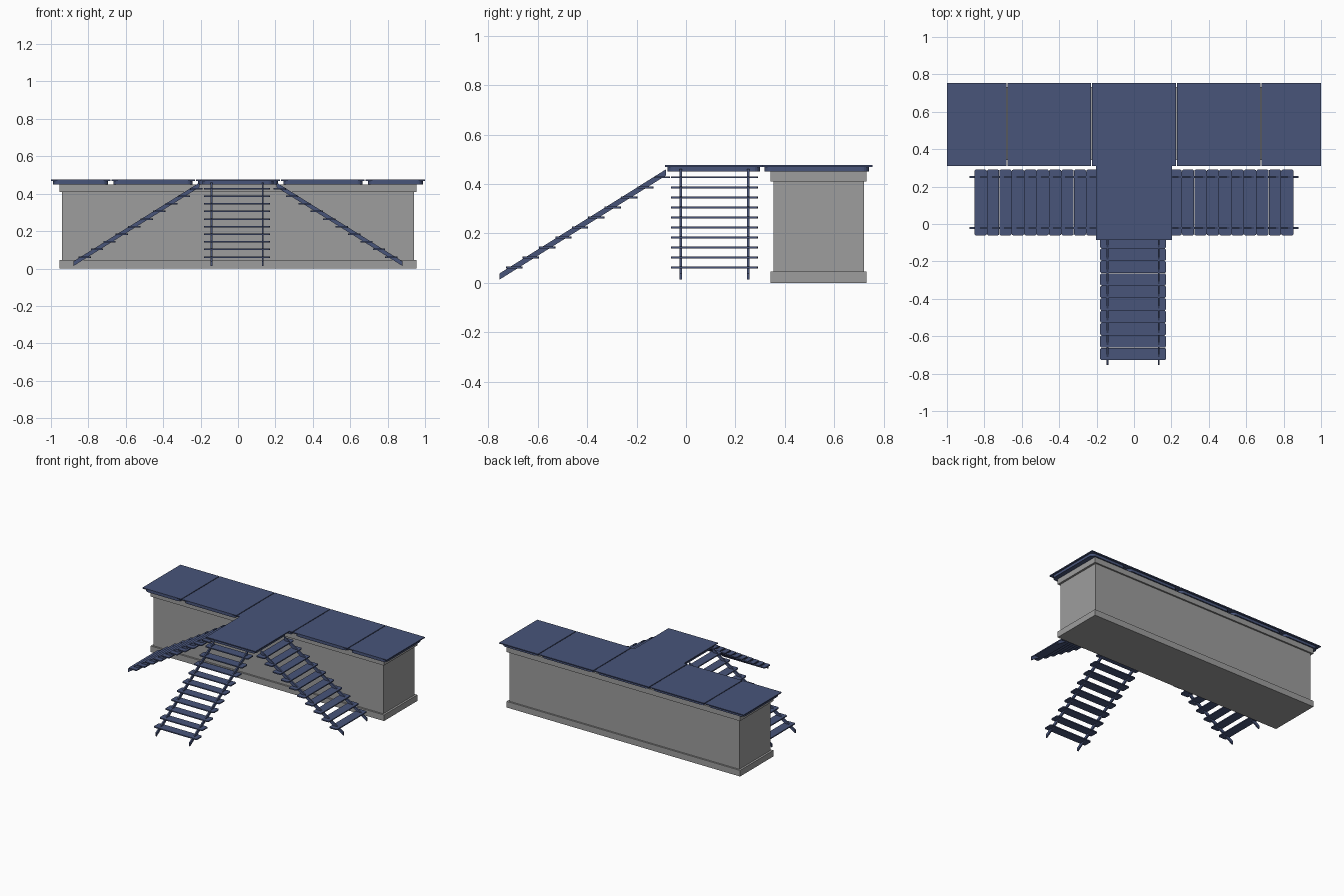
import bpy, bmesh
from math import cos, sin, pi
from mathutils import Matrix

if "Cube" in bpy.data.objects:
    bpy.data.objects.remove(bpy.data.objects["Cube"], do_unlink=True)


def make_material(name, colour):
    mat = bpy.data.materials.new(name)
    mat.use_nodes = True
    mat.diffuse_color = colour
    mat.node_tree.nodes["Principled BSDF"].inputs["Base Color"].default_value = colour
    return mat


concrete = make_material("concrete grey", (0.34, 0.34, 0.34, 1))
blue_steel = make_material("blue steel", (0.065, 0.09, 0.195, 1))


def prism(name, outline, offset, mat, matrix=Matrix()):
    """Extrude a closed 3D outline along an offset."""
    bm = bmesh.new()
    face = bm.faces.new([bm.verts.new(p) for p in outline])
    ext = bmesh.ops.extrude_face_region(bm, geom=[face], use_keep_orig=True)
    moved = [g for g in ext["geom"] if isinstance(g, bmesh.types.BMVert)]
    bmesh.ops.translate(bm, verts=moved, vec=offset)
    bmesh.ops.transform(bm, matrix=matrix, verts=bm.verts)
    bmesh.ops.recalc_face_normals(bm, faces=bm.faces)
    mesh = bpy.data.meshes.new(name)
    bm.to_mesh(mesh)
    bm.free()
    mesh.materials.append(mat)
    obj = bpy.data.objects.new(name, mesh)
    bpy.context.scene.collection.objects.link(obj)
    return obj


def slab(name, x0, x1, y0, y1, z0, z1, mat, radius=0, matrix=Matrix()):
    """Flat block, optionally with rounded corners in plan."""
    corners = [(x1, y1, -1, -1), (x0, y1, 1, -1), (x0, y0, 1, 1), (x1, y0, -1, 1)]
    outline = []
    for i, (x, y, sx, sy) in enumerate(corners):
        for k in range(6 if radius else 1):
            a = i * pi / 2 + k * pi / 10
            outline.append((x + radius * (sx + cos(a)) if radius else x,
                            y + radius * (sy + sin(a)) if radius else y, z0))
    return prism(name, outline, (0, 0, z1 - z0), mat, matrix)


# Concrete base: plinth, wall, cap
slab("base_plinth", -0.955, 0.955, 0.342, 0.732, 0, 0.045, concrete)
slab("base_wall", -0.94, 0.94, 0.355, 0.72, 0.045, 0.41, concrete)
slab("base_cap", -0.955, 0.955, 0.342, 0.732, 0.41, 0.45, concrete)

# Deck panels: thin cover sheet above a rounded tray
SHEET, TOP = 0.469, 0.476


def panel(name, x0, x1, y0, y1, rim_front, rim_back):
    slab(name + "_sheet", x0, x1, y0, y1, SHEET, TOP, blue_steel)
    slab(name + "_tray", x0 + 0.012, x1 - 0.012, y0 + rim_front, y1 - rim_back,
         0.45, SHEET, blue_steel, 0.03)


joints = [-1, -0.68, -0.228, 0.228, 0.68, 1]
for i, (a, b) in enumerate(zip(joints, joints[1:])):
    gap_a = 0.003 if i else 0
    gap_b = 0.003 if i < 4 else 0
    panel(f"deck_panel_{i + 1}", a + gap_a, b - gap_b, 0.31, 0.755, 0.007, 0.014)
panel("landing", -0.202, 0.202, -0.085, 0.31, 0.01, 0.01)

# Stairs: two sloping stringers and ten treads, rising along local x
RUN, LOW, HIGH, DEPTH = 0.675, 0.013, 0.435, 0.025


def stair(name, x, y, angle):
    place = Matrix.Translation((x, y, 0)) @ Matrix.Rotation(angle, 4, "Z")
    for side, sy in (("a", -0.137), ("b", 0.137)):
        outline = [(0, sy - 0.005, LOW), (RUN, sy - 0.005, HIGH),
                   (RUN, sy - 0.005, HIGH + DEPTH), (0, sy - 0.005, LOW + DEPTH)]
        prism(f"{name}_stringer_{side}", outline, (0, 0.01, 0), blue_steel, place)
    for i in range(10):
        start = 0.027 + i * 0.0664
        z = 0.061 + i * 0.0407
        slab(f"{name}_tread_{i + 1}", start, start + 0.066, -0.176, 0.176,
             z - 0.004, z + 0.004, blue_steel, 0.01, place)


stair("front_stair", -0.005, -0.755, pi / 2)
stair("left_stair", 0.88, 0.115, pi)
stair("right_stair", -0.88, 0.115, 0)
